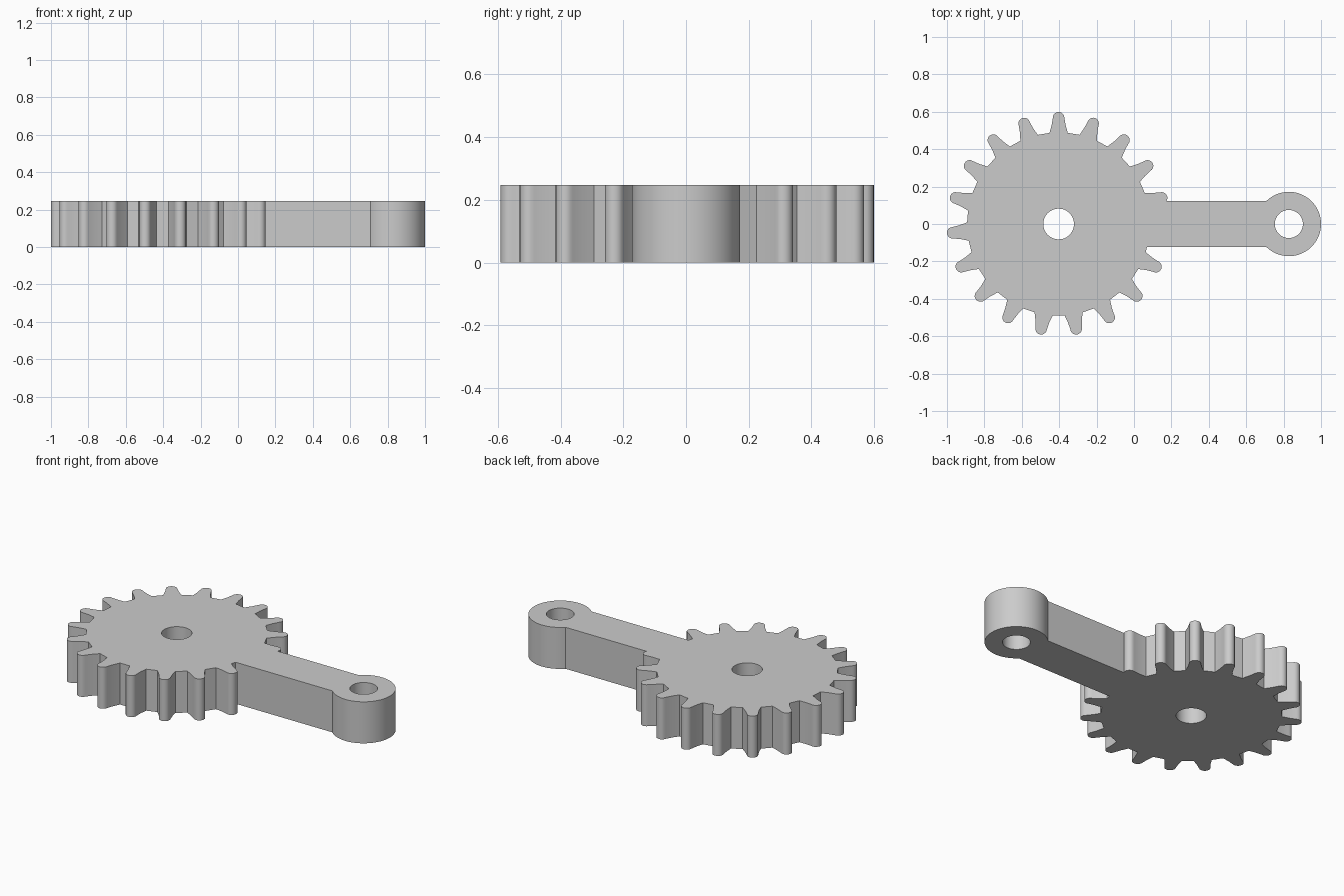
import bpy, bmesh, math
from mathutils import Vector

if "Cube" in bpy.data.objects:
    bpy.data.objects.remove(bpy.data.objects["Cube"], do_unlink=True)

HEIGHT = 0.247
GEAR_X, BOSS_X = -0.403, 0.828
TEETH = 19

metal = bpy.data.materials.new("grey_metal")
metal.use_nodes = True
grey = (0.6, 0.6, 0.6, 1)
metal.diffuse_color = grey
metal.node_tree.nodes["Principled BSDF"].inputs["Base Color"].default_value = grey


def prism(name, outline, z0=0.0, z1=HEIGHT):
    """Extrude a closed 2D outline between two heights."""
    bm = bmesh.new()
    base = bm.faces.new([bm.verts.new((x, y, z0)) for x, y in outline])
    top = bmesh.ops.extrude_face_region(bm, geom=[base])["geom"]
    bmesh.ops.translate(bm, vec=(0, 0, z1 - z0),
                        verts=[v for v in top if isinstance(v, bmesh.types.BMVert)])
    bmesh.ops.recalc_face_normals(bm, faces=bm.faces)
    mesh = bpy.data.meshes.new(name)
    bm.to_mesh(mesh)
    bm.free()
    mesh.materials.append(metal)
    obj = bpy.data.objects.new(name, mesh)
    bpy.context.collection.objects.link(obj)
    return obj


def circle(cx, radius, n=64):
    return [(cx + radius * math.cos(math.tau * i / n),
             radius * math.sin(math.tau * i / n)) for i in range(n)]


def gear_outline():
    """Tapered teeth with rounded tips, straight valleys between them."""
    half = [(0.049, 0.487), (0.037, 0.53), (0.031, 0.566)]
    tip = [(0.031 * math.cos(a), 0.568 + 0.031 * math.sin(a))
           for a in (math.pi * i / 10 for i in range(1, 10))]
    tooth = half + tip + [(-x, y) for x, y in reversed(half)]
    points = []
    for k in range(TEETH):
        a = math.tau * k / TEETH
        c, s = math.cos(a), math.sin(a)
        points += [(GEAR_X + x * c - y * s, x * s + y * c) for x, y in tooth]
    return points


def combine(target, tool, operation):
    mod = target.modifiers.new(operation.lower(), "BOOLEAN")
    mod.object, mod.operation, mod.solver = tool, operation, "EXACT"
    bpy.context.view_layer.objects.active = target
    bpy.ops.object.modifier_apply(modifier=mod.name)
    bpy.data.objects.remove(tool, do_unlink=True)


# Gear wheel, arm and end boss joined into one solid
lever = prism("gear_lever", gear_outline())
arm = prism("arm", [(GEAR_X, -0.123), (BOSS_X, -0.123), (BOSS_X, 0.123), (GEAR_X, 0.123)])
combine(lever, arm, "UNION")
combine(lever, prism("end_boss", circle(BOSS_X, 0.172)), "UNION")

# Shaft hole and pin hole
for x, radius in ((GEAR_X, 0.082), (BOSS_X, 0.075)):
    combine(lever, prism("hole_cutter", circle(x, radius), -0.1, HEIGHT + 0.1), "DIFFERENCE")

bpy.ops.object.select_all(action="DESELECT")
lever.select_set(True)
bpy.context.view_layer.objects.active = lever
bpy.ops.object.shade_smooth_by_angle(angle=math.radians(30))
